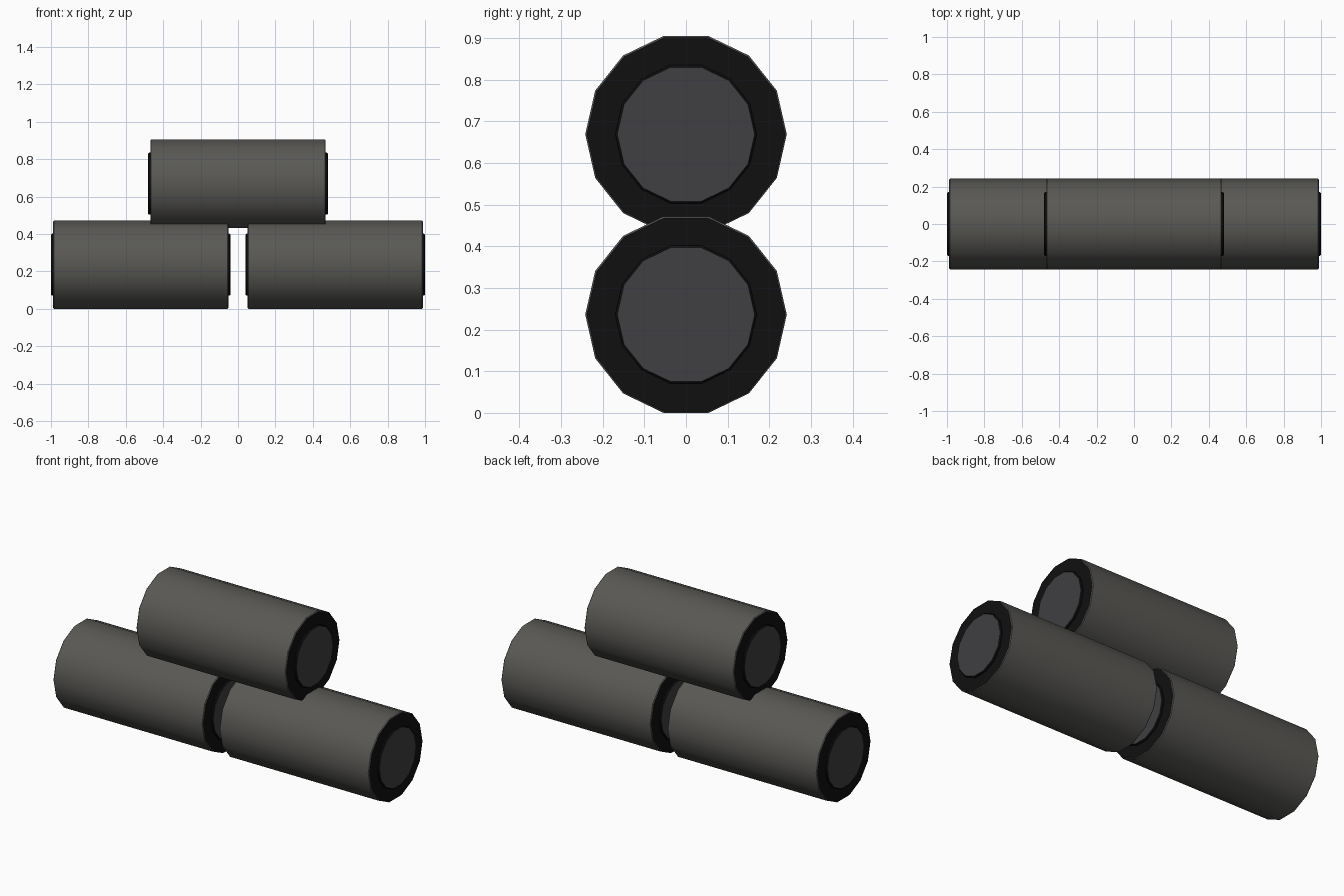
import bpy, bmesh, math

if "Cube" in bpy.data.objects:
    bpy.data.objects.remove(bpy.data.objects["Cube"])

SIDES = 14
R = 0.242                                   # drum radius
LOW_Z = R * math.sin(math.radians(540 / 7))  # flat side sits on the ground
HIGH_Z = LOW_Z + 0.433


def material(name, rgb):
    m = bpy.data.materials.new(name)
    m.diffuse_color = (*rgb, 1)
    m.use_nodes = True
    m.node_tree.nodes["Principled BSDF"].inputs["Base Color"].default_value = m.diffuse_color
    return m


SHELL = material("shell_grey", (0.10, 0.098, 0.09))
RIM = material("rim_black", (0.005, 0.005, 0.005))
CAP = material("cap_grey", (0.05, 0.05, 0.054))


def turned(name, stations, centre, side_mat, end_mat):
    """Closed 14-sided solid along x from (x, radius) stations."""
    bm = bmesh.new()
    rings = []
    for x, r in stations:
        rings.append([bm.verts.new((x, r * math.cos(2 * math.pi * i / SIDES),
                                    r * math.sin(2 * math.pi * i / SIDES)))
                      for i in range(SIDES)])
    for a, b in zip(rings, rings[1:]):
        for i in range(SIDES):
            j = (i + 1) % SIDES
            bm.faces.new((a[i], a[j], b[j], b[i]))
    for ring in (rings[0], rings[-1]):
        bm.faces.new(ring).material_index = 1
    bmesh.ops.recalc_face_normals(bm, faces=bm.faces)
    me = bpy.data.meshes.new(name)
    bm.to_mesh(me)
    bm.free()
    me.materials.append(side_mat)
    me.materials.append(end_mat)
    ob = bpy.data.objects.new(name, me)
    ob.location = centre
    bpy.context.collection.objects.link(ob)
    bpy.ops.object.select_all(action='DESELECT')
    ob.select_set(True)
    bpy.context.view_layer.objects.active = ob
    bpy.ops.object.shade_smooth_by_angle(angle=math.radians(30))
    return ob


def roll(name, x, z):
    # Main shell with a fine chamfer at both ends
    turned(name + "_shell", [(-0.468, R - 0.004), (-0.464, R),
                             (0.464, R), (0.468, R - 0.004)], (x, 0, z), SHELL, RIM)
    # Raised end discs
    for side, s in (("left", -1), ("right", 1)):
        turned(f"{name}_{side}_cap", [(s * 0.464, 0.17), (s * 0.475, 0.17),
                                      (s * 0.48, 0.165)], (x, 0, z), RIM, CAP)


# Two rolls end to end, one resting across the joint
roll("lower_left_roll", -0.52, LOW_Z)
roll("lower_right_roll", 0.52, LOW_Z)
roll("upper_roll", 0, HIGH_Z)
